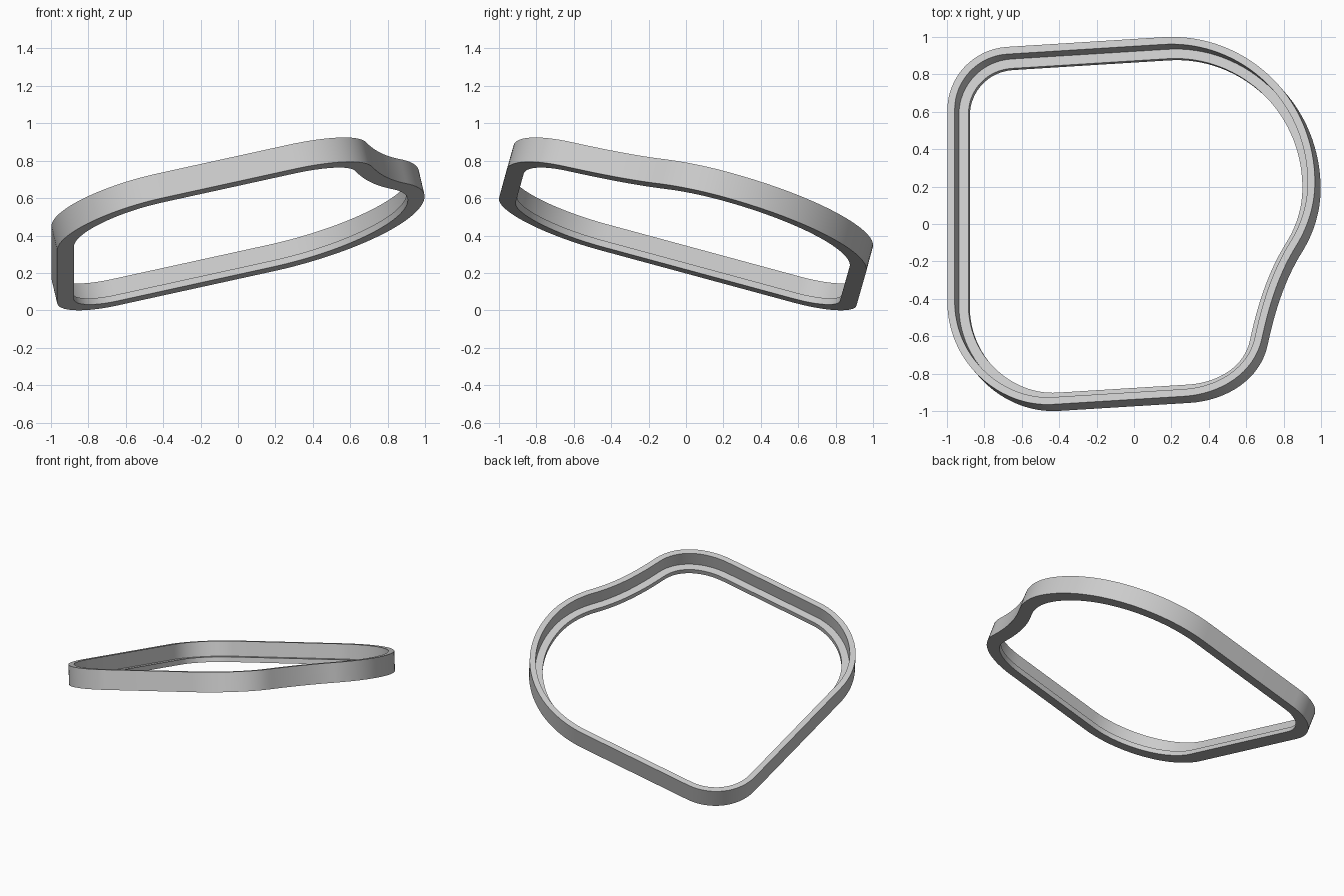
import bpy, bmesh, math
from mathutils import Vector
from mathutils.geometry import interpolate_bezier

if "Cube" in bpy.data.objects:
    bpy.data.objects.remove(bpy.data.objects["Cube"], do_unlink=True)

# Tilted plane of the ring
SLOPE_X, SLOPE_Y = 0.236, -0.271
normal = Vector((-SLOPE_X, -SLOPE_Y, 1)).normalized()

# Outline knots, counter-clockwise: x, y, heading in degrees
KNOTS = [
    (-.965, .575, 270), (-.965, -.45, 270), (-.804, -.839, 315),
    (-.40, -.998, 3.5), (.30, -.955, 3.5), (.717, -.645, 78),
    (.90, -.15, 58), (1.0, .19, 90), (.776, .741, 135),
    (.19, .965, 183.5), (-.645, .913, 183.5),
]

# Cross-section: inward distance, height along the plane normal
WALL, LIP, HEIGHT, LIP_HEIGHT = .04, .092, .138, .035
SECTION = [(0, 0), (0, HEIGHT), (WALL, HEIGHT), (WALL, LIP_HEIGHT),
           (LIP, LIP_HEIGHT), (LIP, 0)]


def heading(degrees):
    a = math.radians(degrees)
    return Vector((math.cos(a), math.sin(a)))


def outline():
    """Points with tangents along arc-like bezier pieces between the knots."""
    points = []
    for i, (x, y, h0) in enumerate(KNOTS):
        x1, y1, h1 = KNOTS[(i + 1) % len(KNOTS)]
        p, q = Vector((x, y)), Vector((x1, y1))
        turn = math.radians((h1 - h0 + 180) % 360 - 180)
        reach = (q - p).length / (3 * math.cos(turn / 4) ** 2)
        steps = 1 if abs(turn) < .01 else 16
        piece = interpolate_bezier(p, p + heading(h0) * reach,
                                   q - heading(h1) * reach, q, steps + 1)
        points += [v.to_2d() for v in piece[:-1]]
    return points


def on_plane(v):
    return Vector((v.x, v.y, SLOPE_X * v.x + SLOPE_Y * v.y))


# Sweep the section round the outline
path = [on_plane(p) for p in outline()]
bm = bmesh.new()
rings = []
for i, p in enumerate(path):
    before = (p - path[i - 1]).normalized()
    after = (path[(i + 1) % len(path)] - p).normalized()
    inward = normal.cross((before + after).normalized())
    rings.append([bm.verts.new(p + inward * d + normal * h) for d, h in SECTION])
for i, ring in enumerate(rings):
    prev = rings[i - 1]
    for j in range(len(SECTION)):
        bm.faces.new((prev[j - 1], ring[j - 1], ring[j], prev[j]))
bmesh.ops.recalc_face_normals(bm, faces=bm.faces)

# Centre on the origin and rest on the ground
low = Vector([min(v.co[k] for v in bm.verts) for k in range(3)])
high = Vector([max(v.co[k] for v in bm.verts) for k in range(3)])
middle = (low + high) / 2
bmesh.ops.translate(bm, verts=bm.verts, vec=(-middle.x, -middle.y, -low.z))

mesh = bpy.data.meshes.new("bezel_ring")
bm.to_mesh(mesh)
bm.free()
bezel = bpy.data.objects.new("bezel_ring", mesh)
bpy.context.collection.objects.link(bezel)

# Plain grey finish
grey = bpy.data.materials.new("light grey")
grey.use_nodes = True
color = (.6, .6, .6, 1)
grey.diffuse_color = color
grey.node_tree.nodes["Principled BSDF"].inputs["Base Color"].default_value = color
mesh.materials.append(grey)

bpy.ops.object.select_all(action='DESELECT')
bezel.select_set(True)
bpy.context.view_layer.objects.active = bezel
bpy.ops.object.shade_smooth_by_angle(angle=math.radians(30))
